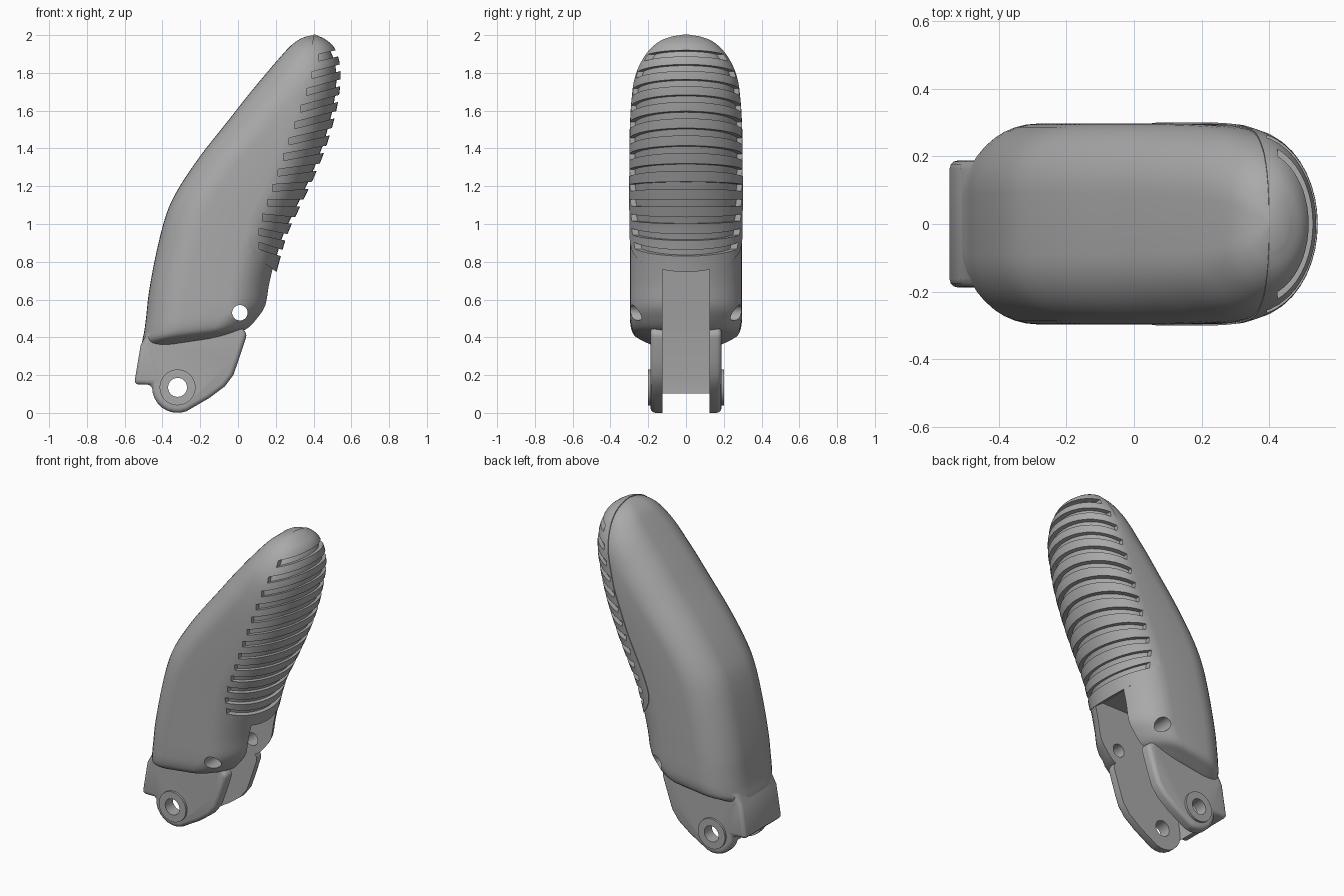
import bpy, bmesh, math

default = bpy.data.objects.get("Cube")
if default:
    bpy.data.objects.remove(default, do_unlink=True)

grey = bpy.data.materials.new("plain grey")
grey.use_nodes = True
colour = (0.4, 0.4, 0.4, 1)
grey.diffuse_color = colour
grey.node_tree.nodes["Principled BSDF"].inputs["Base Color"].default_value = colour

# Cross-sections up the finger: rear x, rear z, pad x, pad z, half width
SECTIONS = [
    (-.51, .34, .03, .42, .19), (-.51, .36, .05, .435, .23),
    (-.505, .39, .08, .455, .275), (-.495, .44, .12, .5, .293),
    (-.485, .52, .165, .57, .297), (-.47, .65, .185, .68, .297),
    (-.43, .86, .215, .8, .297), (-.38, 1.05, .26, .95, .297),
    (-.32, 1.18, .33, 1.1, .297), (-.2, 1.36, .4, 1.25, .297),
    (-.05, 1.55, .46, 1.4, .296), (.06, 1.69, .505, 1.55, .29),
    (.16, 1.81, .53, 1.67, .275), (.22, 1.88, .54, 1.78, .245),
    (.28, 1.945, .53, 1.87, .195), (.33, 1.98, .5, 1.94, .135),
    (.37, 1.995, .45, 1.98, .07),
]


def finish(name, bm):
    bmesh.ops.recalc_face_normals(bm, faces=bm.faces)
    mesh = bpy.data.meshes.new(name)
    bm.to_mesh(mesh)
    bm.free()
    mesh.materials.append(grey)
    obj = bpy.data.objects.new(name, mesh)
    bpy.context.collection.objects.link(obj)
    return obj


def activate(obj):
    bpy.ops.object.select_all(action='DESELECT')
    obj.select_set(True)
    bpy.context.view_layer.objects.active = obj


def boolean(obj, tool, operation):
    mod = obj.modifiers.new("cut", 'BOOLEAN')
    mod.object = tool
    mod.operation = operation
    mod.solver = 'EXACT'
    activate(obj)
    bpy.ops.object.modifier_apply(modifier=mod.name)


def prisms(name, outlines, half):
    """Extrude x-z outlines symmetrically across y."""
    bm = bmesh.new()
    for outline in outlines:
        face = bm.faces.new([bm.verts.new((x, -half, z)) for x, z in outline])
        side = bmesh.ops.extrude_face_region(bm, geom=[face])["geom"]
        for v in side:
            if isinstance(v, bmesh.types.BMVert):
                v.co.y = half
    return finish(name, bm)


def disc(cx, cz, r, count=40):
    turn = math.tau / count
    return [(cx + r * math.cos(i * turn), cz + r * math.sin(i * turn))
            for i in range(count)]


def smooth_sections(steps=4):
    """Catmull-Rom interpolation between the sections."""
    last = len(SECTIONS) - 1
    for i in range(last):
        group = [SECTIONS[min(max(i + k, 0), last)] for k in (-1, 0, 1, 2)]
        for s in range(steps):
            t = s / steps
            yield [b + t / 2 * (c - a + t * (2 * a - 5 * b + 4 * c - d
                   + t * (3 * (b - c) + d - a))) for a, b, c, d in zip(*group)]
    yield list(SECTIONS[last])


def finger(name, inset):
    """Loft rounded sections, shrunk by inset, to a closed fingertip."""
    bm = bmesh.new()
    rings = []
    rows = list(smooth_sections())
    for n, (lx, lz, rx, rz, hw) in enumerate(rows):
        length = math.hypot(rx - lx, rz - lz)
        dx, dz = (rx - lx) / length, (rz - lz) / length
        length -= 2 * inset
        hw -= inset
        drop = inset * n / len(rows)
        flat, rear, front = hw * .3, min(.2, length * .45), min(.22, length * .5)
        angles = [i * math.pi / 20 for i in range(11)]
        half = [(rear * (1 - math.cos(a)), flat + (hw - flat) * math.sin(a))
                for a in angles]
        half += [(length - front * (1 - math.cos(a)), hw * math.sin(a))
                 for a in reversed(angles)]
        half[-1] = (length, 0)
        loop = half + [(s, -y) for s, y in reversed(half[:-1])]
        rings.append([bm.verts.new((lx + dx * (s + inset), y,
                                    lz + dz * (s + inset) - drop)) for s, y in loop])
    count = len(rings[0])
    for low, high in zip(rings, rings[1:]):
        for i in range(count):
            j = (i + 1) % count
            bm.faces.new((low[i], low[j], high[j], high[i]))
    bm.faces.new(rings[0])
    tip = bm.verts.new((.405, 0, 2 - inset))
    for i in range(count):
        bm.faces.new((rings[-1][i], rings[-1][(i + 1) % count], tip))
    return finish(name, bm)


# Helper shapes
pad_region = prisms("pad_region", [[
    (.4, 2.1), (.4, 2), (.385, 1.9), (.365, 1.8), (.3, 1.56), (.2, 1.3),
    (.1, 1.09), (.065, 1), (.053, .95), (.057, .9), (.08, .855), (.13, .8),
    (.21, .742), (.7, .742), (.7, 2.1)]], .5)
slot = prisms("slot", [[
    (-.45, -.1), (-.45, .15), (-.4, .5), (-.35, .8), (.1, .8), (.4, .8),
    (.4, -.1)]], .125)
LUG = (-.32, .135)
holes = prisms("holes", [disc(*LUG, .05), disc(.01, .53, .041)], .5)

# Hinge bracket: rear plate and two fork lugs with raised bosses
lug_arc = []
for i in range(8):
    a = math.radians(190 + i * 100 / 7)
    lug_arc.append((LUG[0] + .135 * math.cos(a), LUG[1] + .135 * math.sin(a)))
bracket = prisms("hinge_bracket", [[
    (-.44, .5), (-.515, .36), (-.55, .15), (-.455, .15)] + lug_arc + [
    (-.15, .08), (-.07, .14), (-.025, .2), (0, .27), (.05, .42), (0, .47)]], .188)
bevel = bracket.modifiers.new("round", 'BEVEL')
bevel.width = .025
bevel.segments = 3
bevel.limit_method = 'ANGLE'
bevel.angle_limit = math.radians(40)
activate(bracket)
bpy.ops.object.modifier_apply(modifier=bevel.name)
boss = prisms("boss", [disc(*LUG, .095)], .202)
boolean(bracket, boss, 'UNION')

# Finger shell with its hinge, tendon slot and pin holes
shell = finger("finger_shell", 0)
boolean(shell, pad_region, 'DIFFERENCE')
boolean(shell, bracket, 'UNION')
boolean(shell, slot, 'DIFFERENCE')
boolean(shell, holes, 'DIFFERENCE')

# Shallow grip grooves fanning around the pad
strips = []
for i in range(13):
    lz = 1.88 - .0925 * i + .0008 * i * i
    rz = 1.94 - .085 * i - .0008 * i * i
    lx = max(.11, .425 - .35 * (1.88 - lz))
    rx = lx + .25
    w = .018
    strips.append([(lx, lz - w), (rx, rz - w), (rx, rz + w), (lx, lz + w)])
grooves = prisms("grooves", strips, .4)
core = finger("groove_floor", .02)
boolean(grooves, core, 'DIFFERENCE')

# Grip pad, slightly proud of the shell
pad = finger("grip_pad", -.004)
boolean(pad, pad_region, 'INTERSECT')
boolean(pad, grooves, 'DIFFERENCE')

for helper in (pad_region, slot, holes, bracket, boss, grooves, core):
    bpy.data.objects.remove(helper, do_unlink=True)

for part in (shell, pad):
    activate(part)
    bpy.ops.object.shade_smooth_by_angle(angle=math.radians(32))
